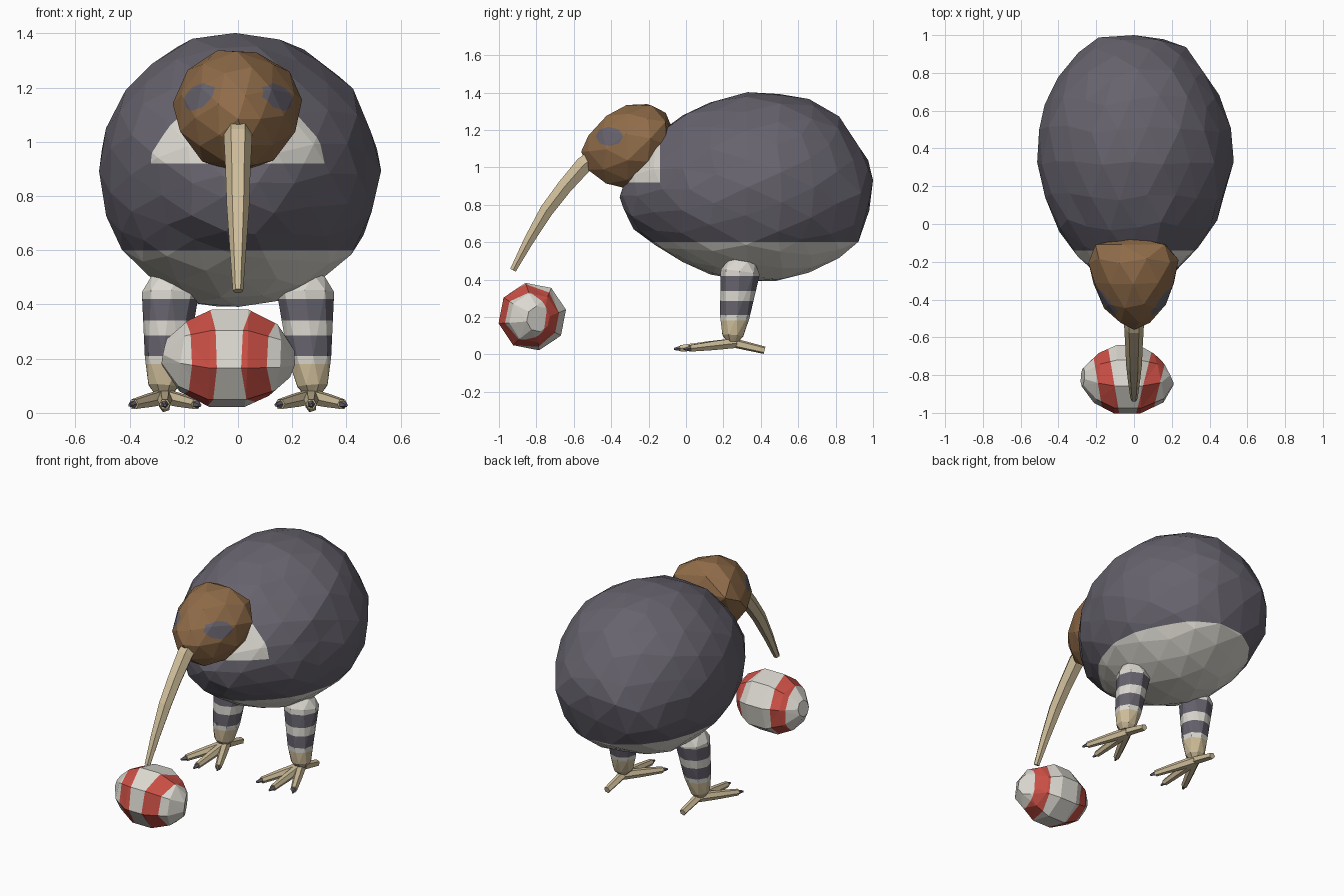
import bpy, bmesh, math, random
from mathutils import Vector, Matrix

random.seed(4)
cube = bpy.data.objects.get("Cube")
if cube:
    bpy.data.objects.remove(cube, do_unlink=True)


def material(name, rgb):
    m = bpy.data.materials.new(name)
    m.use_nodes = True
    m.diffuse_color = (*rgb, 1)
    node = next(n for n in m.node_tree.nodes if n.type == 'BSDF_PRINCIPLED')
    node.inputs["Base Color"].default_value = (*rgb, 1)
    node.inputs["Roughness"].default_value = 0.9
    return m


slate = material("slate_feathers", (0.135, 0.125, 0.155))
cream = material("cream", (0.71, 0.69, 0.63))
brown = material("brown_feathers", (0.28, 0.15, 0.066))
horn = material("beige_horn", (0.62, 0.51, 0.32))
red = material("red_stripe", (0.60, 0.08, 0.06))


def cut(bm, co, normal, faces=None):
    faces = faces or bm.faces[:]
    geom = set(faces)
    for f in faces:
        geom.update(f.edges)
        geom.update(f.verts)
    bmesh.ops.bisect_plane(bm, geom=list(geom), dist=1e-5,
                           plane_co=co, plane_no=normal)


def finish(bm, name, mats, rule=None):
    bmesh.ops.recalc_face_normals(bm, faces=bm.faces[:])
    if rule:
        for f in bm.faces:
            f.material_index = int(rule(f.calc_center_median()))
    mesh = bpy.data.meshes.new(name)
    bm.to_mesh(mesh)
    bm.free()
    for m in mats:
        mesh.materials.append(m)
    ob = bpy.data.objects.new(name, mesh)
    bpy.context.collection.objects.link(ob)
    return ob


def section(rows, y):
    """Blend half width, bottom and top between neighbouring sections."""
    for a, b in zip(rows, rows[1:]):
        if y <= b[0]:
            k = max(0, (y - a[0]) / (b[0] - a[0]))
            return [p + (q - p) * k for p, q in zip(a[1:], b[1:])]
    return rows[-1][1:]


def ball(rows, level, jitter):
    """Faceted ball whose cross-sections along y follow the rows."""
    bm = bmesh.new()
    bmesh.ops.create_icosphere(bm, subdivisions=level, radius=1,
                               matrix=Matrix.Rotation(math.pi / 2, 4, 'X'))
    y0, y1 = rows[0][0], rows[-1][0]
    for v in bm.verts:
        x, t, z = v.co
        s = math.hypot(x, z)
        y = (y0 + y1) / 2 + t * (y1 - y0) / 2
        w, lo, hi = section(rows, y)
        if s < 1e-3:
            v.co = (0, y, (lo + hi) / 2)
            continue
        v.co = (x / s * w, y, (lo + hi) / 2 + z / s * (hi - lo) / 2)
        v.co += Vector([random.uniform(-jitter, jitter) for _ in range(3)])
    return bm


def tube(rings, sides, spin=0.0, bm=None):
    """Capped loft through (centre, radius) rings."""
    bm = bm or bmesh.new()
    pts = [Vector(p) for p, _ in rings]
    loops = []
    for i, (p, r) in enumerate(rings):
        d = pts[min(i + 1, len(pts) - 1)] - pts[max(i - 1, 0)]
        q = d.to_track_quat('Z', 'Y')
        angles = [spin + math.tau * k / sides for k in range(sides)]
        loops.append([bm.verts.new(pts[i] + q @ Vector((r * math.cos(a), r * math.sin(a), 0)))
                      for a in angles])
    faces = [bm.faces.new(loops[0][::-1]), bm.faces.new(loops[-1])]
    for a, b in zip(loops, loops[1:]):
        for k in range(sides):
            n = (k + 1) % sides
            faces.append(bm.faces.new((a[k], a[n], b[n], b[k])))
    bmesh.ops.triangulate(bm, faces=faces)
    return bm


# Body with pale belly and pale neck patch
BELLY, PATCH_Z, PATCH_Y = 0.6, 0.92, -0.14
body = ball([(-0.355, 0.0, 0.84, 0.84), (-0.31, 0.14, 0.69, 1.0),
             (-0.25, 0.22, 0.64, 1.07), (-0.14, 0.32, 0.57, 1.19),
             (0, 0.43, 0.475, 1.3), (0.2, 0.505, 0.4, 1.38),
             (0.4, 0.53, 0.378, 1.405), (0.6, 0.495, 0.41, 1.39),
             (0.8, 0.39, 0.5, 1.28), (0.93, 0.27, 0.6, 1.13),
             (0.98, 0.18, 0.76, 1.05), (1.0, 0.1, 0.86, 1.0)], 3, 0.01)
cut(body, (0, 0, BELLY), (0, 0, 1))
front = [f for f in body.faces if f.calc_center_median().y < 0.1]
cut(body, (0, 0, PATCH_Z), (0, 0, 1), front)
upper = [f for f in body.faces if f.calc_center_median().z > PATCH_Z]
cut(body, (0, PATCH_Y, 0), (0, 1, 0), upper)
finish(body, "body", [slate, cream],
       lambda c: c.z < BELLY or (c.z > PATCH_Z and c.y < PATCH_Y))

# Head with eyes cut into its sides
head = ball([(-0.56, 0.04, 1.04, 1.13), (-0.5, 0.115, 0.95, 1.21),
             (-0.42, 0.175, 0.905, 1.285), (-0.32, 0.22, 0.885, 1.33),
             (-0.2, 0.24, 0.95, 1.345), (-0.1, 0.2, 1.08, 1.29),
             (-0.07, 0.1, 1.15, 1.25)], 2, 0.004)
eye = Vector((0, -0.41, 1.165))
eye_planes = []
for k in range(8):
    a = math.tau * (k + 0.5) / 8
    n = Vector((0, math.cos(a) / 0.068, math.sin(a) / 0.048))
    eye_planes.append((n, eye + n / n.length_squared))
for n, co in eye_planes:
    near = [f for f in head.faces
            if abs(f.calc_center_median().x) > 0.04
            and (f.calc_center_median() - eye).yz.length < 0.17]
    cut(head, co, n, near)
finish(head, "head", [brown, slate],
       lambda c: abs(c.x) > 0.06 and all((c - co).dot(n) < 0 for n, co in eye_planes))

# Long curved beak
beak = tube([((0, -0.48, 1.06), 0.05), ((0, -0.545, 1.015), 0.052),
             ((0, -0.65, 0.895), 0.046), ((0, -0.745, 0.77), 0.042),
             ((0, -0.84, 0.61), 0.031), ((0, -0.925, 0.45), 0.019)], 6)
finish(beak, "beak", [horn])

# Banded legs and clawed feet
BANDS = [0.18, 0.21, 0.285, 0.34, 0.42]


def leg_colour(c):
    n = sum(c.z > b for b in BANDS)
    return 0 if n == 0 else 2 - n % 2


for side, label in ((1, "left"), (-1, "right")):
    leg = tube([((side * 0.275, 0.25, 0.07), 0.035), ((side * 0.275, 0.25, 0.1), 0.06),
                ((side * 0.265, 0.26, 0.2), 0.08), ((side * 0.25, 0.29, 0.44), 0.105),
                ((side * 0.25, 0.3, 0.5), 0.075)], 8, math.pi / 8)
    for b in BANDS:
        cut(leg, (0, 0, b), (0, 0, 1))
    finish(leg, label + "_leg", [horn, cream, slate], leg_colour)

    ankle = Vector((side * 0.27, 0.26, 0.06))
    toes, claws = bmesh.new(), bmesh.new()
    for x, y in ((0.155, 0.02), (0.27, -0.03), (0.385, 0.02)):
        tip = Vector((side * x, y, 0.032))
        run = (tip - ankle).normalized()
        tube([(ankle, 0.03), (ankle.lerp(tip, 0.5), 0.027), (tip, 0.02)], 6, 0, toes)
        tube([(tip - run * 0.01, 0.017), (tip + run * 0.035, 0.006)], 5, 0, claws)
    tube([(ankle, 0.026), ((side * 0.27, 0.42, 0.022), 0.021)], 5, 0, toes)
    finish(toes, label + "_toes", [horn])
    finish(claws, label + "_claws", [slate])

# Egg with two slanted stripes
egg = tube([((-0.272, -0.81, 0.225), 0.05), ((-0.2, -0.815, 0.21), 0.135),
            ((-0.1, -0.822, 0.202), 0.184), ((0.03, -0.822, 0.202), 0.184),
            ((0.13, -0.815, 0.195), 0.135), ((0.18, -0.79, 0.19), 0.07)], 8, 0.2)
stripes = [(Vector((1, 0.17, 0)), Vector((-0.152, -0.82, 0))),
           (Vector((1, -0.25, 0)), Vector((0.1, -0.82, 0)))]
HALF = 0.043
for n, co in stripes:
    for offset in (-HALF, HALF):
        cut(egg, co + Vector((offset, 0, 0)), n)
finish(egg, "egg", [cream, red],
       lambda c: any(abs((c - co).dot(n)) < HALF for n, co in stripes))
